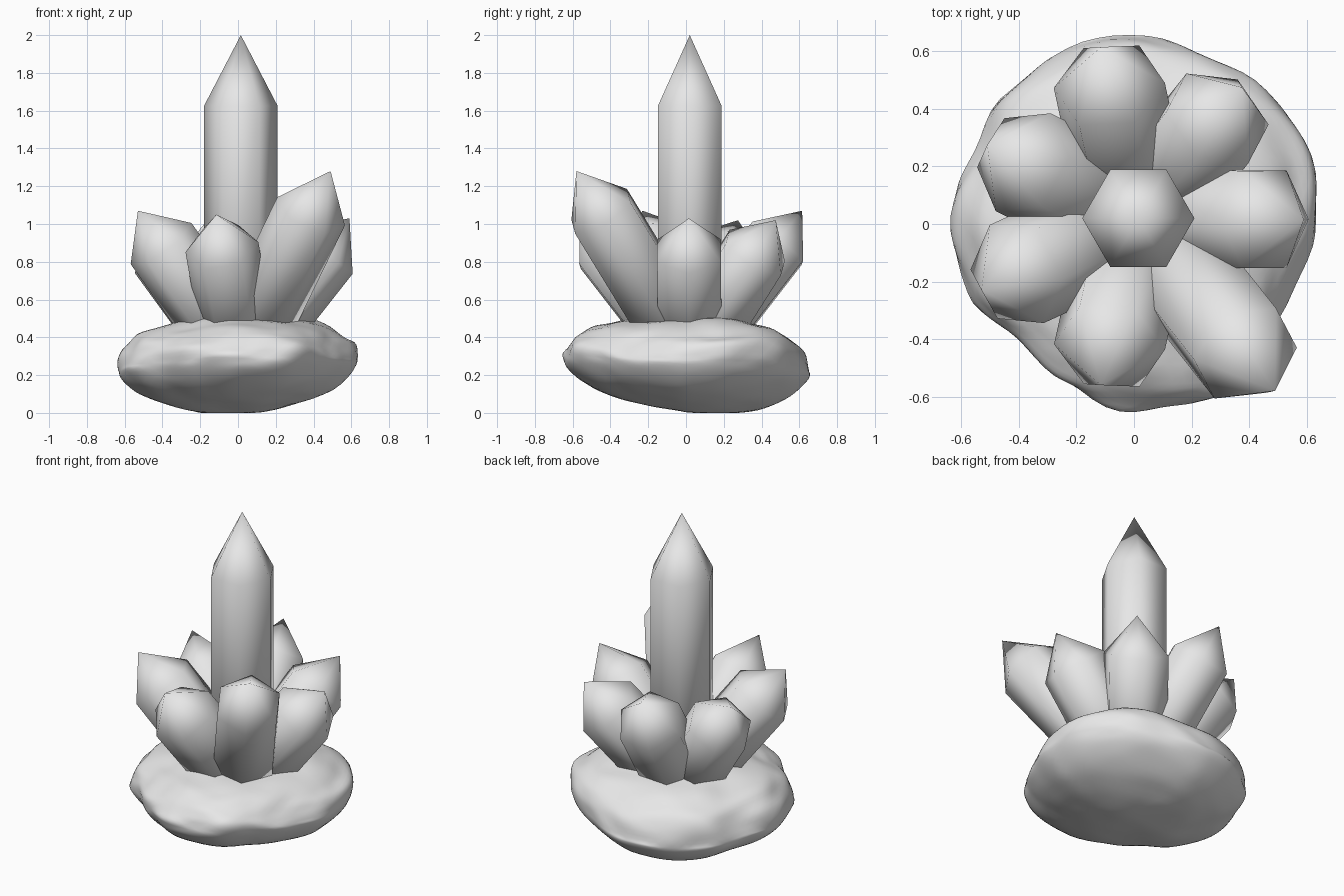
import bpy, bmesh, math
from mathutils import Vector, noise

cube = bpy.data.objects.get("Cube")
if cube:
    bpy.data.objects.remove(cube, do_unlink=True)

stone = bpy.data.materials.new("stone_grey")
stone.use_nodes = True
grey = (0.8, 0.8, 0.8, 1)
stone.diffuse_color = grey
stone.node_tree.nodes["Principled BSDF"].inputs["Base Color"].default_value = grey


def finish(bm, name):
    bmesh.ops.recalc_face_normals(bm, faces=bm.faces)
    for f in bm.faces:
        f.smooth = True
    mesh = bpy.data.meshes.new(name)
    bm.to_mesh(mesh)
    bm.free()
    mesh.materials.append(stone)
    obj = bpy.data.objects.new(name, mesh)
    bpy.context.collection.objects.link(obj)


# Crystals: six-sided shafts with a point, all growing from one root
ROOT = Vector((0.015, 0.02, 0.3))
RADIUS = 0.195


def crystal(name, tip, point):
    axis = Vector(tip) - ROOT
    length = axis.length
    turn = Vector((0, 0, 1)).rotation_difference(axis)
    bm = bmesh.new()
    rings = []
    for h in (0, length - point):
        ring = []
        for i in range(6):
            a = math.radians(60 * i)
            p = Vector((RADIUS * math.cos(a), RADIUS * math.sin(a), h))
            ring.append(bm.verts.new(ROOT + turn @ p))
        rings.append(ring)
    low, high = rings
    apex = bm.verts.new(tip)
    for i in range(6):
        j = (i + 1) % 6
        bm.faces.new((low[i], low[j], high[j], high[i]))
        bm.faces.new((high[i], high[j], apex))
    bm.faces.new(low[::-1])
    finish(bm, name)


crystal("centre_crystal", (0.015, 0.02, 2.0), 0.375)
crystal("front_left_crystal", (0.49, -0.58, 1.28), 0.27)
for name, tip in {
    "front_right_crystal": (-0.53, -0.23, 1.07),
    "back_right_crystal": (-0.51, 0.275, 1.02),
    "back_crystal": (-0.115, 0.615, 1.07),
    "back_left_crystal": (0.375, 0.475, 1.02),
    "left_crystal": (0.59, 0.015, 1.03),
    "front_crystal": (-0.115, -0.56, 1.05),
}.items():
    crystal(name, tip, 0.22)

# Rock: a flattened lumpy boulder, outline radius given every 22.5 degrees
OUTLINE = (0.635, 0.66, 0.66, 0.64, 0.65, 0.65, 0.64, 0.61,
           0.635, 0.62, 0.565, 0.59, 0.655, 0.665, 0.61, 0.605)


def outline(angle):
    t = (angle / math.tau * 16) % 16
    i = int(t) % 16
    f = t - int(t)
    f = f * f * (3 - 2 * f)
    return OUTLINE[i] * (1 - f) + OUTLINE[(i + 1) % 16] * f


bm = bmesh.new()
bmesh.ops.create_icosphere(bm, subdivisions=5, radius=1)
for v in bm.verts:
    d = v.co.copy()
    a = math.atan2(d.y, d.x)
    # fuller shoulders above, a shallower bowl below
    fullness = 0.74 if d.z > 0 else 0.74 - 0.13 * d.z
    spread = math.hypot(d.x, d.y) ** fullness * outline(a)
    x, y = spread * math.cos(a), spread * math.sin(a)
    # the widest line tilts, and lifts at the back left
    z = 0.255 - 0.07 * y + 0.04 * x + 0.22 * max(x, 0) * max(y, 0)
    if d.z > 0:
        z += (0.255 + 0.07 * y - 0.05 * x) * d.z
    else:
        z -= 0.25 * abs(d.z) ** 1.25
    # broad dents with a few smaller ones
    lump = 0.035 * noise.noise(d * 1.9) + 0.014 * noise.noise(d * 4)
    side = 1 + lump
    v.co = (x * side, y * side, max(z + lump * 0.6, 0))
finish(bm, "rock_base")
